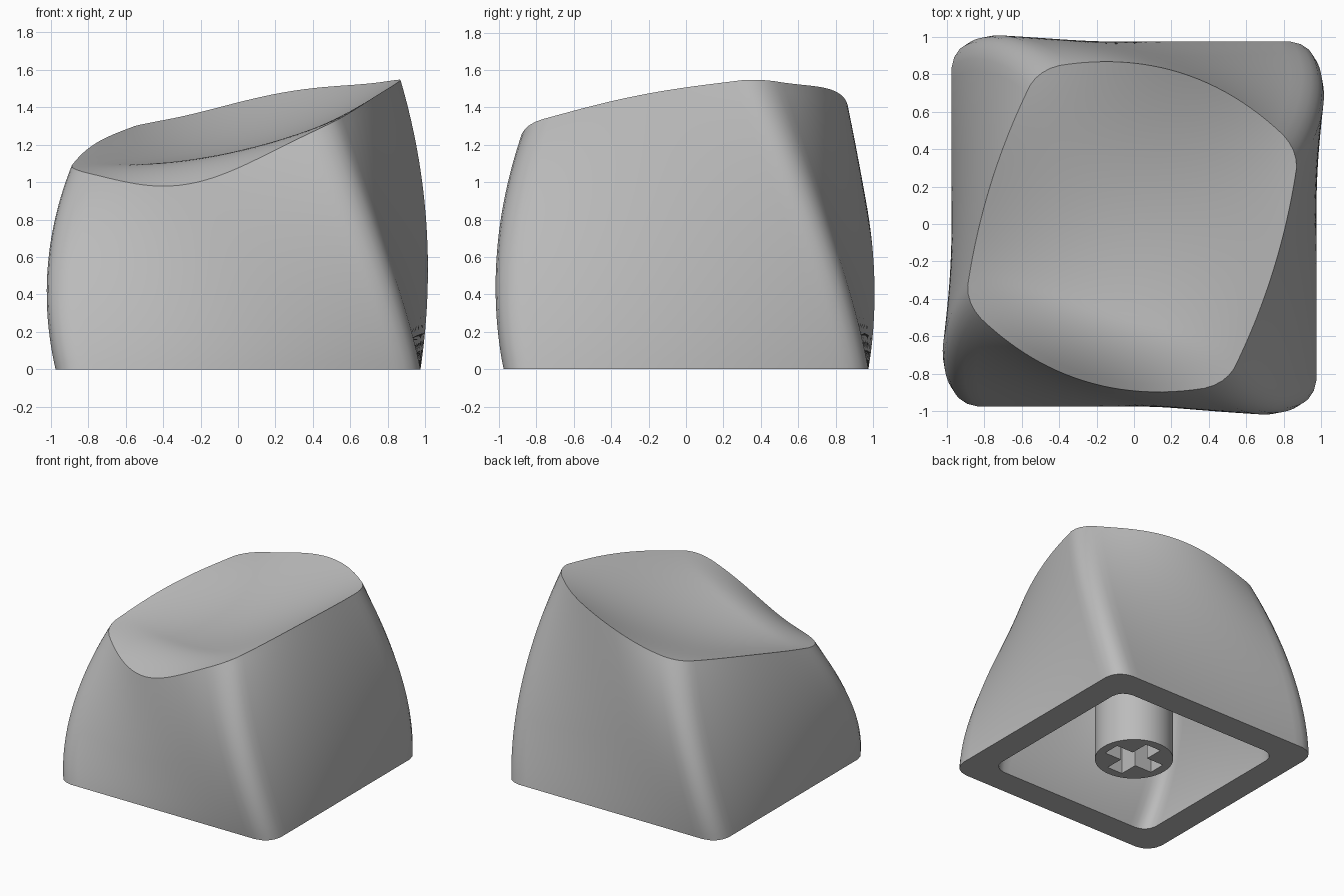
import bpy, bmesh, math
from mathutils import Vector

if "Cube" in bpy.data.objects:
    bpy.data.objects.remove(bpy.data.objects["Cube"])

TWIST = math.radians(17.3)
N = 28            # samples along each side
LEVELS = 28       # rings up the wall
CAP = 22          # rings across the dish

mat = bpy.data.materials.new("grey plastic")
mat.diffuse_color = (0.5, 0.5, 0.5, 1)
mat.use_nodes = True
mat.node_tree.nodes["Principled BSDF"].inputs["Base Color"].default_value = mat.diffuse_color


def dish(x, y):
    """Height of the tilted, scooped top with a lip rolling down at the front."""
    c, s = math.cos(TWIST), math.sin(TWIST)
    u, v = x * c - y * s, x * s + y * c
    lip = max(0.0, (-v - 0.5) / 0.37)
    sag = 0.14 - 0.2 * v * v + 0.17 * lip * lip
    return 1.32 + 0.215 * x + 0.129 * y - sag * (1 - (u / 0.74) ** 2)


def outline(t, scale=1.0):
    """Twisted, bulging rounded square at fraction t of the height."""
    cx = 0.975 - 0.245 * t ** 1.8
    cy = 0.975 - 0.32 * t ** 1.8
    bulge_fb, bulge_lr = 0.21 * t * t, 0.06 * t * t
    pts = []
    for side in range(4):
        for i in range(N):
            k = -1 + 2 * i / N
            fb, lr = bulge_fb * (1 - k * k), bulge_lr * (1 - k * k)
            pts.append([(cx * k, -cy - fb), (cx + lr, cy * k),
                        (-cx * k, cy + fb), (-cx - lr, -cy * k)][side])
    # soften the corners with a moving average
    m, w = len(pts), 2
    soft = [[sum(pts[(i + d) % m][a] for d in range(-w, w + 1)) / (2 * w + 1)
             for a in (0, 1)] for i in range(m)]
    c, s = math.cos(TWIST * t), math.sin(TWIST * t)
    return [((x * c + y * s) * scale - 0.01 * t, (-x * s + y * c) * scale - 0.015 * t)
            for x, y in soft]


def skin(bm, scale, height):
    """Wall plus dished lid; returns the bottom ring."""
    top = outline(1.0, scale)
    zs = [dish(x, y) * height for x, y in top]
    rings = []
    for j in range(LEVELS + 1):
        t = j / LEVELS
        rings.append([bm.verts.new((x, y, z * t))
                      for (x, y), z in zip(outline(t, scale), zs)])
    for j in range(1, CAP):
        f = 1 - j / CAP
        rings.append([bm.verts.new((x * f, y * f, dish(x * f, y * f) * height))
                      for x, y in top])
    for a, b in zip(rings, rings[1:]):
        bridge(bm, a, b)
    centre = bm.verts.new((0, 0, dish(0, 0) * height))
    last = rings[-1]
    for i in range(len(last)):
        bm.faces.new((last[i], last[(i + 1) % len(last)], centre))
    return rings[0], rings[LEVELS]


def bridge(bm, a, b):
    for i in range(len(a)):
        k = (i + 1) % len(a)
        bm.faces.new((a[i], a[k], b[k], b[i]))


def finish(bm, name, angle):
    bmesh.ops.recalc_face_normals(bm, faces=bm.faces)
    me = bpy.data.meshes.new(name)
    bm.to_mesh(me)
    bm.free()
    ob = bpy.data.objects.new(name, me)
    bpy.context.collection.objects.link(ob)
    me.materials.append(mat)
    bpy.ops.object.select_all(action='DESELECT')
    ob.select_set(True)
    bpy.context.view_layer.objects.active = ob
    bpy.ops.object.shade_smooth_by_angle(angle=math.radians(angle))
    return ob


# hollow cap: outer skin, inner skin and the flat rim between them
bm = bmesh.new()
outer, edge = skin(bm, 1.0, 1.0)
inner, _ = skin(bm, 0.775, 0.82)
bridge(bm, outer, inner)
for i in range(len(edge)):     # crisp edge around the dish
    bm.edges.get((edge[i], edge[(i + 1) % len(edge)])).smooth = False
finish(bm, "cap_shell", 35)

# round stem with a cross-shaped socket
R, ARM, HALF, DEPTH = 0.295, 0.225, 0.07, 0.45
cross = [(ARM, -HALF), (ARM, HALF), (HALF, HALF)]
cross = [(x * c - y * s, x * s + y * c)
         for c, s in ((1, 0), (0, 1), (-1, 0), (0, -1)) for x, y in cross]
bm = bmesh.new()
SEG = 48
low = [bm.verts.new((R * math.cos(2 * math.pi * i / SEG),
                     R * math.sin(2 * math.pi * i / SEG), 0.02)) for i in range(SEG)]
high = [bm.verts.new((v.co.x, v.co.y, 1.0)) for v in low]
bridge(bm, low, high)
bm.faces.new(high)
mouth = [bm.verts.new((x, y, 0.02)) for x, y in cross]
floor = [bm.verts.new((x, y, DEPTH)) for x, y in cross]
bridge(bm, mouth, floor)
bm.faces.new(floor)
loops = [bm.edges.get((r[i], r[(i + 1) % len(r)])) for r in (low, mouth) for i in range(len(r))]
bmesh.ops.triangle_fill(bm, edges=loops, use_beauty=True, normal=Vector((0, 0, -1)))
finish(bm, "stem", 30)
